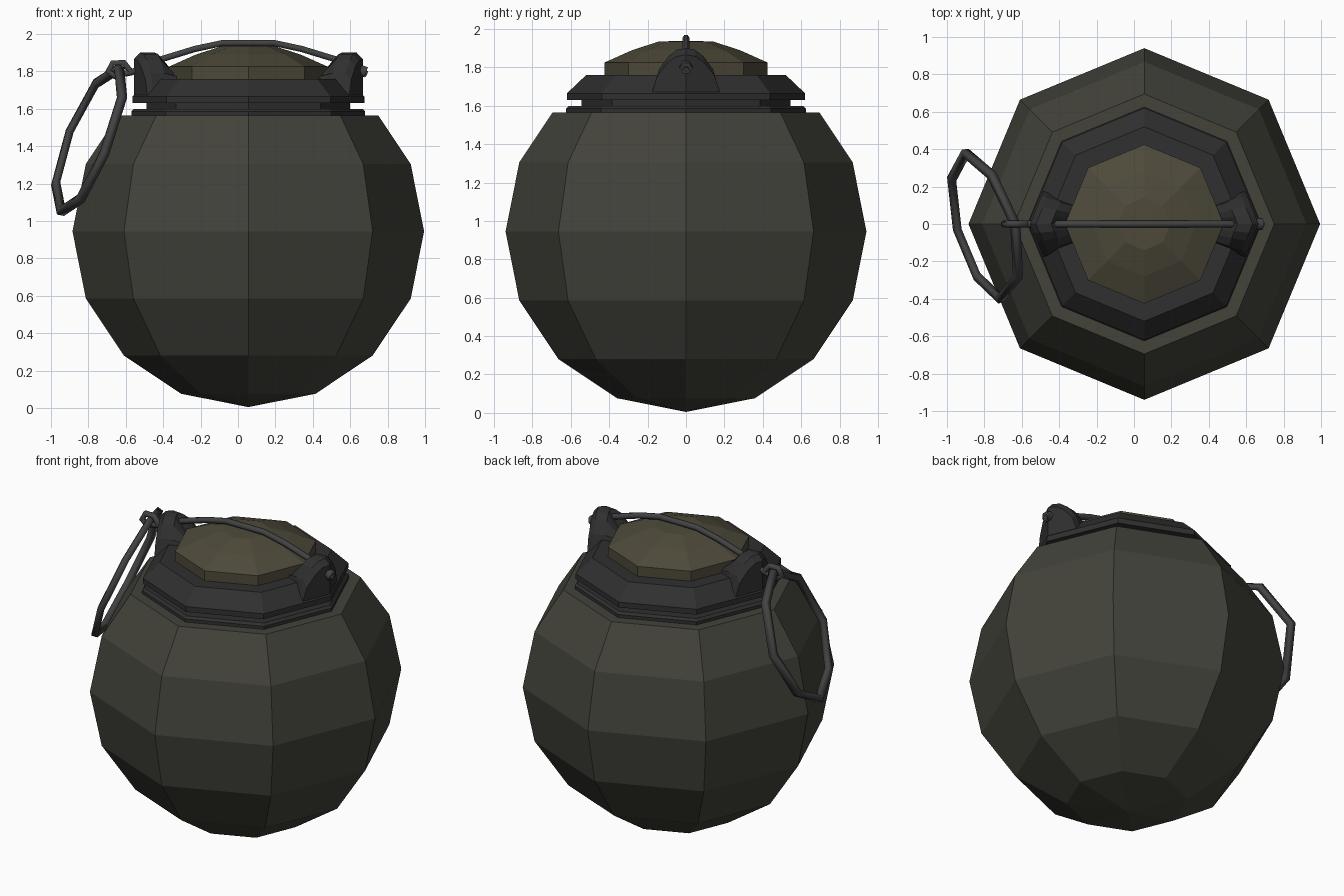
import bpy, bmesh, math
from mathutils import Vector

if "Cube" in bpy.data.objects:
    bpy.data.objects.remove(bpy.data.objects["Cube"])

CX = 0.055          # axis of the round body
SIDES = 8


def material(name, rgb):
    m = bpy.data.materials.new(name)
    m.diffuse_color = (*rgb, 1)
    m.use_nodes = True
    m.node_tree.nodes["Principled BSDF"].inputs["Base Color"].default_value = m.diffuse_color
    return m


OLIVE = material("olive", (0.056, 0.056, 0.044))
TAN = material("tan", (0.075, 0.067, 0.042))
DARK = material("dark_metal", (0.029, 0.029, 0.030))
STEEL = material("steel", (0.055, 0.055, 0.055))


def finish(name, bm, mat):
    bmesh.ops.recalc_face_normals(bm, faces=bm.faces)
    me = bpy.data.meshes.new(name)
    bm.to_mesh(me)
    bm.free()
    me.materials.append(mat)
    ob = bpy.data.objects.new(name, me)
    bpy.context.collection.objects.link(ob)
    return ob


def skin(bm, rings, closed):
    """Quads between successive rings of verts."""
    n = len(rings[0])
    for a, b in zip(rings, rings[1:] + rings[:1] if closed else rings[1:]):
        for i in range(n):
            j = (i + 1) % n
            bm.faces.new((a[i], a[j], b[j], b[i]))


def lathe(name, profile, mat):
    """Eight-sided turned part from (radius, z); first and last radius may be 0."""
    bm = bmesh.new()
    rings = []
    for r, z in profile:
        rings.append([bm.verts.new((CX + r * math.cos(math.tau * i / SIDES),
                                    r * math.sin(math.tau * i / SIDES), z))
                      for i in range(SIDES)])
    skin(bm, rings, False)
    if profile[0][0] > 0:
        bm.faces.new(rings[0])
    if profile[-1][0] > 0:
        bm.faces.new(rings[-1])
    bmesh.ops.remove_doubles(bm, verts=bm.verts, dist=1e-5)
    return finish(name, bm, mat)


def wire(name, points, radius, mat, cyclic=False, res=0):
    cu = bpy.data.curves.new(name, 'CURVE')
    cu.dimensions = '3D'
    cu.bevel_depth = radius
    cu.bevel_resolution = res
    cu.use_fill_caps = True
    sp = cu.splines.new('POLY')
    sp.points.add(len(points) - 1)
    for p, co in zip(sp.points, points):
        p.co = (*co, 1)
    sp.use_cyclic_u = cyclic
    cu.materials.append(mat)
    ob = bpy.data.objects.new(name, cu)
    bpy.context.collection.objects.link(ob)
    return ob


# Faceted spherical body, cut flat at the neck
R = 0.94
body = [(R * math.sin(math.pi * k / 8), 0.945 - R * math.cos(math.pi * k / 8)) for k in range(6)]
lathe("body", body + [(0.695, 1.565)], OLIVE)

# Stepped neck and sloped collar
lathe("neck_ring", [(0.625, 1.56), (0.625, 1.585), (0.61, 1.60), (0.545, 1.60), (0.545, 1.64)], DARK)
lathe("collar", [(0.54, 1.63), (0.62, 1.63), (0.62, 1.665), (0.52, 1.76), (0.42, 1.76)], DARK)

# Shallow domed cap
lathe("cap_dome", [(0.425, 1.755), (0.425, 1.825), (0.28, 1.89), (0.14, 1.935), (0, 1.938)], TAN)

# Lug brackets wrapped round opposite collar corners
HALF = [(0.187, 1.67), (0.15, 1.79), (0.095, 1.86), (0.05, 1.892)]
STATIONS = [(-y, h) for y, h in HALF] + [(0, 1.9)] + HALF[::-1]
T, S, C = (f(math.pi / 8) for f in (math.tan, math.sin, math.cos))


def bracket(name, side):
    bm = bmesh.new()
    rings = []
    for y, h in STATIONS:
        ring = []
        section = [(0, 1.63), (0, h - 0.035), (0.03, h), (0.105, h),
                   (0.195, min(h, 1.77)), (0.195, 1.63)]
        for d, z in section:
            yy = y * (1 - d * S / 0.187)
            x = 0.612 - d / C - abs(yy) * T
            ring.append(bm.verts.new((CX + side * x, yy, z)))
        rings.append(ring)
    skin(bm, rings, False)
    bm.faces.new(rings[0])
    bm.faces.new(rings[-1])
    return finish(name, bm, DARK)


bracket("bracket_right", 1)
bracket("bracket_left", -1)

# Pin wire arched over the cap, ending in a small eye
arch = [(0.69, 1.785), (0.52, 1.865), (0.34, 1.92), (0.19, 1.952),
        (-0.08, 1.952), (-0.23, 1.92), (-0.41, 1.865), (-0.57, 1.795)]
eye = [(-0.66, 1.775), (-0.695, 1.80), (-0.67, 1.845), (-0.61, 1.845), (-0.575, 1.80)]
wire("pin_wire", [(x, 0, z) for x, z in arch + eye], 0.019, STEEL, res=1)

# Hexagonal pin tip
wire("pin_tip", [(0.64, 0, 1.81), (0.685, 0, 1.795)], 0.033, STEEL, res=1)

# Pull ring hanging tilted from the eye
ring = [(-0.635, 0, 1.815), (-0.76, 0.26, 1.735), (-0.90, 0.38, 1.48), (-0.975, 0.24, 1.20),
        (-0.945, -0.03, 1.05), (-0.84, -0.28, 1.12), (-0.715, -0.40, 1.36), (-0.62, -0.28, 1.66)]
wire("pull_ring", ring, 0.028, STEEL, cyclic=True)
